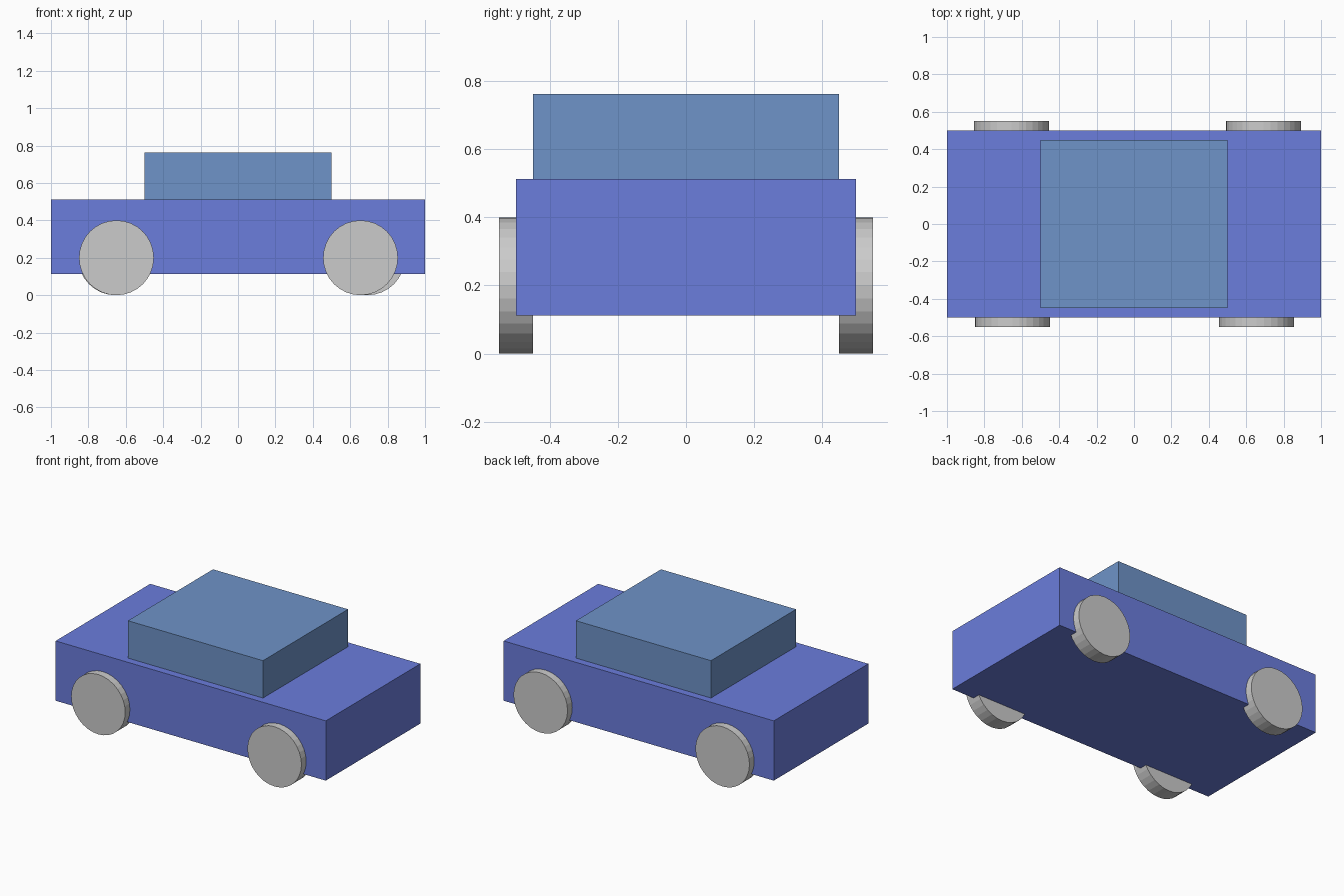
import bpy
import math

if "Cube" in bpy.data.objects:
    bpy.data.objects.remove(bpy.data.objects["Cube"])


def paint(obj, name, color):
    mat = bpy.data.materials.new(name)
    mat.diffuse_color = (*color, 1.0)
    mat.use_nodes = True
    mat.node_tree.nodes["Principled BSDF"].inputs["Base Color"].default_value = mat.diffuse_color
    obj.data.materials.append(mat)


def box(name, size, z_bottom):
    bpy.ops.mesh.primitive_cube_add(size=1, location=(0, 0, z_bottom + size[2] / 2))
    obj = bpy.context.object
    obj.name = name
    obj.scale = size
    bpy.ops.object.transform_apply(location=False, rotation=False, scale=True)
    return obj


def wheel(name, x, y):
    bpy.ops.mesh.primitive_cylinder_add(vertices=32, radius=0.2, depth=0.1,
                                        location=(x, y, 0.2),
                                        rotation=(math.pi / 2, 0, 0))
    bpy.context.object.name = name


# Lower body and cabin
paint(box("body", (2.0, 1.0, 0.4), 0.112), "body_blue", (0.147, 0.205, 0.716))
paint(box("cabin", (1.0, 0.9, 0.25), 0.512), "cabin_blue", (0.156, 0.292, 0.578))

# Four wheels; the far right one sits slightly further out
wheel("wheel_near_left", -0.65, -0.5)
wheel("wheel_near_right", 0.655, -0.5)
wheel("wheel_far_left", -0.655, 0.5)
wheel("wheel_far_right", 0.692, 0.5)
